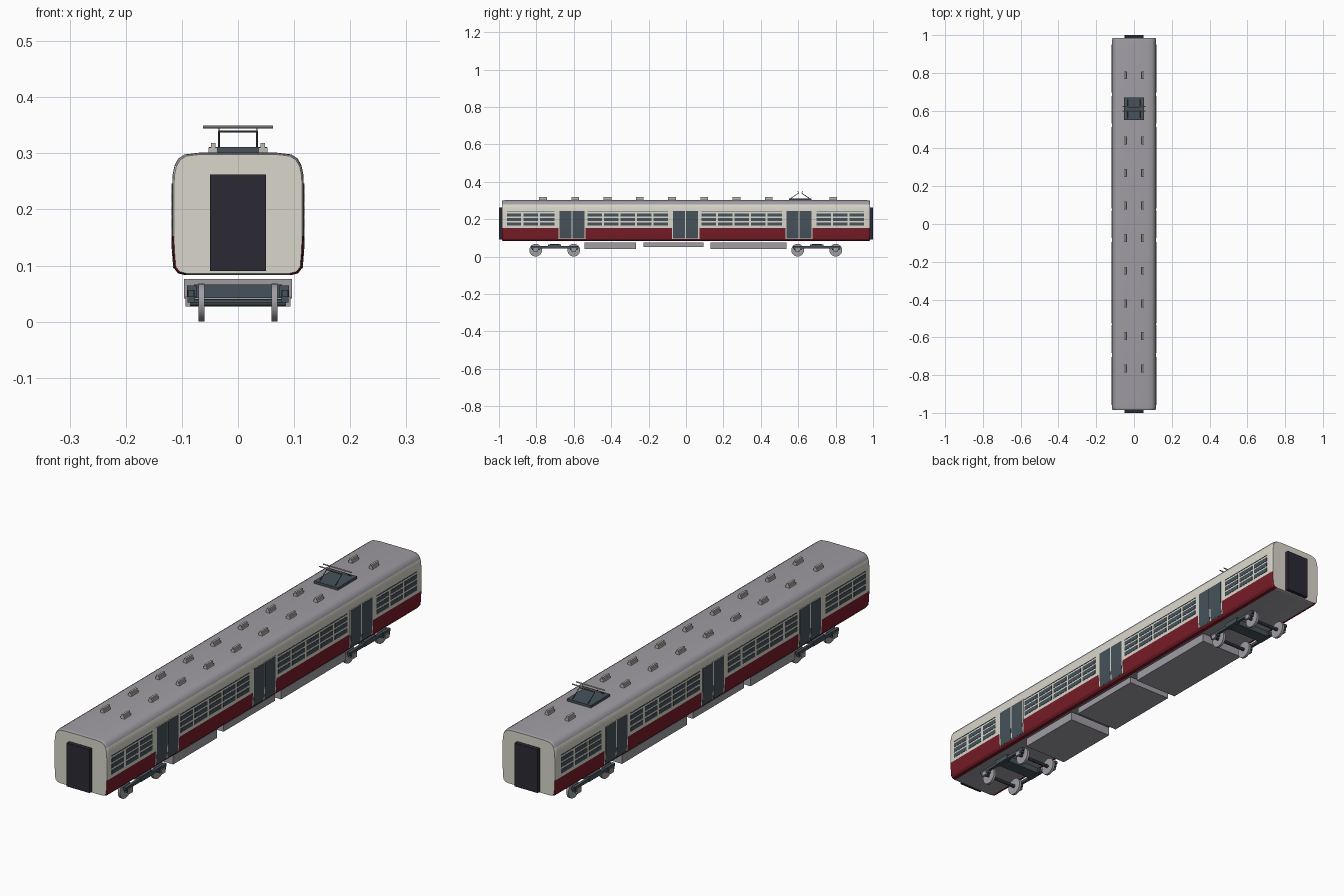
import bpy, bmesh, math
from mathutils import Vector

if "Cube" in bpy.data.objects:
    bpy.data.objects.remove(bpy.data.objects["Cube"])


def material(name, r, g, b):
    m = bpy.data.materials.new(name)
    m.diffuse_color = tuple(c ** 2.2 for c in (r, g, b)) + (1.0,)
    m.use_nodes = True
    m.node_tree.nodes["Principled BSDF"].inputs["Base Color"].default_value = m.diffuse_color
    return m


CREAM = material("cream paint", 0.85, 0.84, 0.79)
RED = material("dark red paint", 0.46, 0.13, 0.17)
GREY = material("roof grey", 0.62, 0.61, 0.635)
SLATE = material("slate", 0.28, 0.325, 0.355)
DARK = material("gangway black", 0.185, 0.18, 0.22)
VENT = material("vent grey", 0.74, 0.73, 0.71)


def finish(name, bm, mats, smooth=False):
    bmesh.ops.recalc_face_normals(bm, faces=bm.faces)
    me = bpy.data.meshes.new(name)
    bm.to_mesh(me)
    bm.free()
    ob = bpy.data.objects.new(name, me)
    bpy.context.collection.objects.link(ob)
    for m in mats:
        me.materials.append(m)
    if smooth:
        bpy.ops.object.select_all(action='DESELECT')
        ob.select_set(True)
        bpy.context.view_layer.objects.active = ob
        bpy.ops.object.shade_smooth_by_angle(angle=math.radians(32))
    return ob


def add_box(bm, x, y, z):
    """Box from (min, max) ranges."""
    vs = bmesh.ops.create_cube(bm, size=1)["verts"]
    for v in vs:
        v.co = [(r[0] + r[1]) / 2 + c * (r[1] - r[0]) for r, c in zip((x, y, z), v.co)]


def boxes(name, items, mat):
    bm = bmesh.new()
    for x, y, z in items:
        add_box(bm, x, y, z)
    return finish(name, bm, [mat])


def add_rod(bm, a, b, r, sides=8):
    """Cylinder between two points."""
    a, b = Vector(a), Vector(b)
    d = b - a
    vs = bmesh.ops.create_cone(bm, cap_ends=True, segments=sides, radius1=r, radius2=r,
                               depth=d.length)["verts"]
    q = Vector((0, 0, 1)).rotation_difference(d)
    for v in vs:
        v.co = q @ v.co + (a + b) / 2


# Body shell: half section mirrored, lofted along y with softened ends
half = [(0.095, 0.083), (0.107, 0.086), (0.114, 0.095), (0.1165, 0.125), (0.1175, 0.152),
        (0.1175, 0.24), (0.1165, 0.262), (0.113, 0.279), (0.106, 0.291), (0.095, 0.298),
        (0.07, 0.301)]
section = half + [(-x, z) for x, z in reversed(half)]
bm = bmesh.new()
rings = []
for y, s in ((-0.984, 0.972), (-0.979, 0.992), (-0.97, 1), (0.97, 1), (0.979, 0.992), (0.984, 0.972)):
    rings.append([bm.verts.new((x * s, y, 0.192 + (z - 0.192) * s)) for x, z in section])
n = len(section)
for a, b in zip(rings, rings[1:]):
    for i in range(n):
        j = (i + 1) % n
        f = bm.faces.new((a[i], a[j], b[j], b[i]))
        zm = (section[i][1] + section[j][1]) / 2
        if zm > 0.283 or zm < 0.084:
            f.material_index = 2
        elif zm < 0.152:
            f.material_index = 1
bm.faces.new(rings[0])
bm.faces.new(rings[-1])
finish("body_shell", bm, [CREAM, RED, GREY], True)

# End gangways
boxes("gangways", [((-0.05, 0.05), sorted((s * 0.975, s * 1.0)), (0.09, 0.262)) for s in (-1, 1)], DARK)


# Doors: thin plates following the side profile
def side_plates(name, spans, off, z0, z1, mat):
    bm = bmesh.new()
    prof = [(0.114, z0), (0.1165, 0.125), (0.1175, 0.152), (0.1175, z1)]
    for s in (-1, 1):
        for y0, y1 in spans:
            outer = [(x + off, z) for x, z in prof]
            loop = outer + [(x - 0.004, z) for x, z in reversed(prof)]
            e0 = [bm.verts.new((s * x, y0, z)) for x, z in loop]
            e1 = [bm.verts.new((s * x, y1, z)) for x, z in loop]
            for i in range(len(loop)):
                j = (i + 1) % len(loop)
                bm.faces.new((e0[i], e0[j], e1[j], e1[i]))
            bm.faces.new(e0)
            bm.faces.new(e1)
    finish(name, bm, [mat])


doors = (-0.609, -0.002, 0.604)
side_plates("door_frames", [(d - 0.073, d + 0.073) for d in doors], 0.0006, 0.095, 0.246, CREAM)
side_plates("door_leaves", [(d + a, d + b) for d in doors for a, b in ((-0.067, -0.003), (0.003, 0.067))],
            0.0014, 0.096, 0.243, SLATE)

# Windows: three panes per bay and a thin strip above each group
panes, strips = [], []
for start, count in ((-0.958, 3), (-0.527, 5), (0.083, 5), (0.697, 3)):
    for s in (-1, 1):
        xr = sorted((s * 0.116, s * 0.1186))
        strips.append((xr, (start, start + 0.0885 * count - 0.0115), (0.237, 0.2405)))
        for k in range(count):
            y0 = start + 0.0885 * k
            for z0 in (0.166, 0.190, 0.213):
                panes.append((xr, (y0, y0 + 0.077), (z0, z0 + 0.0165)))
boxes("window_panes", panes, SLATE)
boxes("window_strips", strips, SLATE)

# Roof vents, leaving out the pantograph position
bm = bmesh.new()
for k in range(10):
    if k == 8:
        continue
    y = -0.765 + 0.1725 * k
    for x in (-0.0445, 0.0445):
        add_box(bm, (x - 0.008, x + 0.008), (y - 0.021, y + 0.021), (0.299, 0.31))
        add_box(bm, (x - 0.004, x + 0.004), (y - 0.021, y + 0.021), (0.309, 0.318))
finish("roof_vents", bm, [VENT])

# Pantograph
PY = 0.61
boxes("pantograph_base", [((-0.052, 0.052), (PY - 0.06, PY + 0.06), (0.3, 0.311))], SLATE)
bm = bmesh.new()
for x in (-0.034, 0.034):
    for y in (-0.05, 0.05):
        add_rod(bm, (x, PY + y, 0.311), (x, PY + y * 0.16, 0.339), 0.0015)
for y in (-0.008, 0.008):
    add_rod(bm, (-0.034, PY + y, 0.339), (0.034, PY + y, 0.339), 0.0015)
    for x in (-0.034, 0.034):
        add_rod(bm, (x, PY + y, 0.339), (x, PY + y * 1.5, 0.346), 0.001)
finish("pantograph_arms", bm, [SLATE])
bm = bmesh.new()
for y in (-0.012, 0.012):
    add_rod(bm, (-0.062, PY + y, 0.347), (0.062, PY + y, 0.347), 0.0025)
finish("pantograph_heads", bm, [VENT])

# Underfloor equipment boxes
equipment = ((-0.543, -0.267, 0.041), (-0.227, 0.093, 0.05), (0.132, 0.537, 0.041))
boxes("equipment_boxes", [((-0.096, 0.096), (y0, y1), (z0, 0.076)) for y0, y1, z0 in equipment], GREY)

# Bogies: wheels and axles, side frames, bolster, axle boxes
wheels, frames, fittings = bmesh.new(), bmesh.new(), bmesh.new()
for c in (-0.702, 0.699):
    add_box(frames, (-0.078, 0.078), (c - 0.026, c + 0.026), (0.042, 0.066))
    for dy in (-0.102, 0.102):
        y = c + dy
        add_rod(frames, (-0.085, y, 0.034), (0.085, y, 0.034), 0.007, 10)
        for s in (-1, 1):
            add_rod(wheels, (s * 0.06, y, 0.034), (s * 0.070, y, 0.034), 0.034, 24)
            add_box(frames, sorted((s * 0.077, s * 0.090)), (y - 0.02, y + 0.02), (0.034, 0.056))
            add_box(fittings, sorted((s * 0.085, s * 0.094)), (y - 0.012, y + 0.012), (0.027, 0.045))
    for s in (-1, 1):
        add_box(frames, sorted((s * 0.078, s * 0.089)), (c - 0.128, c + 0.128), (0.044, 0.056))
        add_box(frames, sorted((s * 0.074, s * 0.091)), (c - 0.035, c + 0.035), (0.044, 0.064))
finish("wheels", wheels, [GREY], True)
finish("bogie_frames", frames, [SLATE])
finish("axle_boxes", fittings, [GREY])
